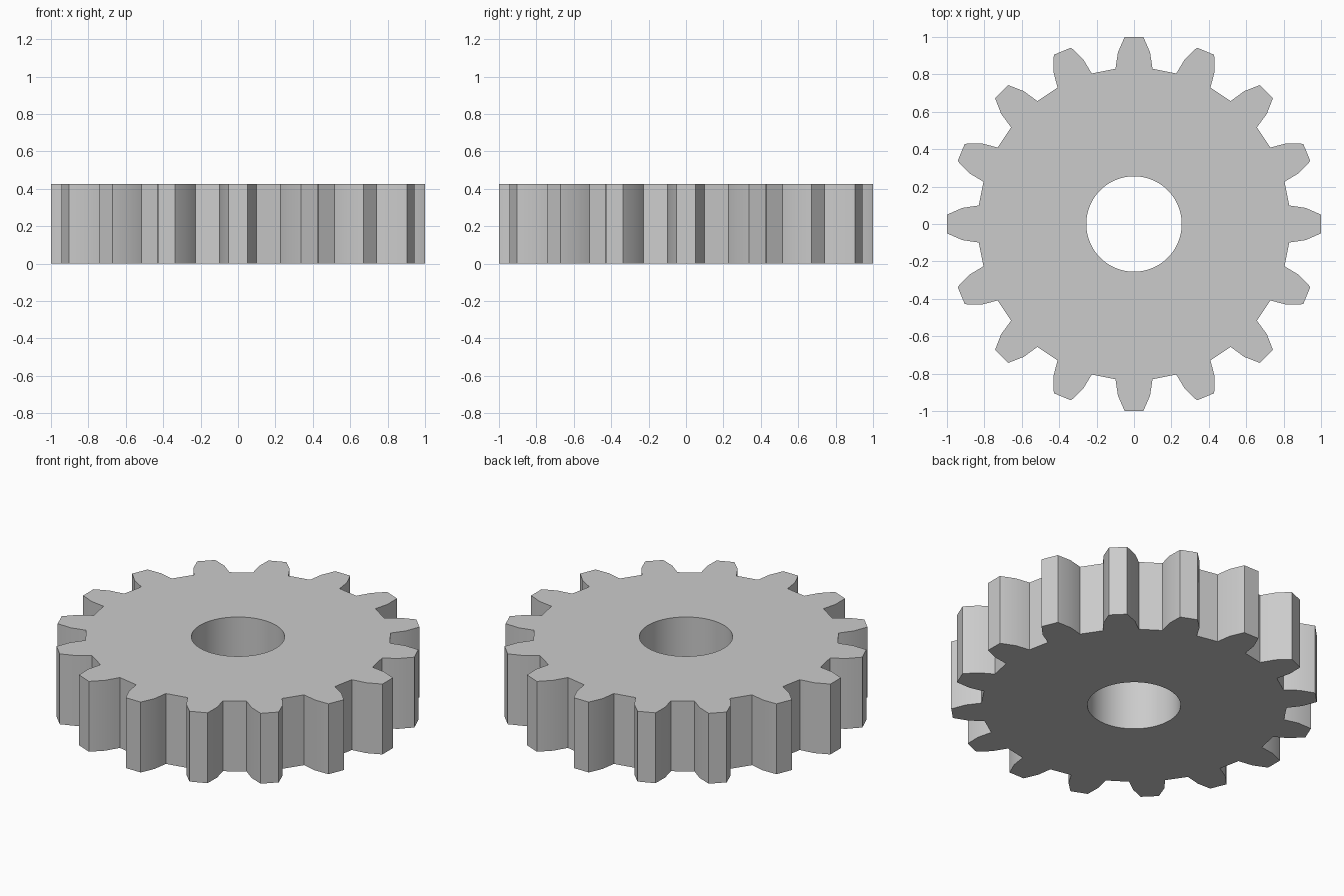
import bpy, bmesh
from math import sin, cos, pi, tau, radians

if "Cube" in bpy.data.objects:
    bpy.data.objects.remove(bpy.data.objects["Cube"])

TEETH, HEIGHT, BORE = 16, 0.425, 0.255

# One tooth pointing along +x: (radial, sideways) from root to tip and back
half = [(0.83, 0.099), (0.918, 0.086), (1.0, 0.05)]
tooth = [(x, -y) for x, y in half] + half[::-1]
n = len(tooth)

# Repeat the tooth for the outer outline, with an evenly divided bore inside
outer, inner = [], []
for t in range(TEETH):
    a = tau * t / TEETH
    for k, (x, y) in enumerate(tooth):
        outer.append((x * cos(a) - y * sin(a), x * sin(a) + y * cos(a)))
        b = a + tau / TEETH * (k - (n - 1) / 2) / n
        inner.append((BORE * cos(b), BORE * sin(b)))

bm = bmesh.new()


def ring(points, z):
    return [bm.verts.new((x, y, z)) for x, y in points]


def bridge(r1, r2):
    for i in range(len(r1)):
        j = (i + 1) % len(r1)
        bm.faces.new((r1[i], r1[j], r2[j], r2[i]))


# Toothed rim, top face, bore wall and bottom face
rings = [ring(outer, 0), ring(outer, HEIGHT), ring(inner, HEIGHT), ring(inner, 0)]
for i in range(4):
    bridge(rings[i], rings[(i + 1) % 4])
bmesh.ops.recalc_face_normals(bm, faces=bm.faces)

mesh = bpy.data.meshes.new("spur_gear")
bm.to_mesh(mesh)
bm.free()
gear = bpy.data.objects.new("spur_gear", mesh)
bpy.context.collection.objects.link(gear)

# Smooth bore and tooth flanks, crisp tips, roots and rims
bpy.context.view_layer.objects.active = gear
gear.select_set(True)
bpy.ops.object.shade_smooth_by_angle(angle=radians(20))
